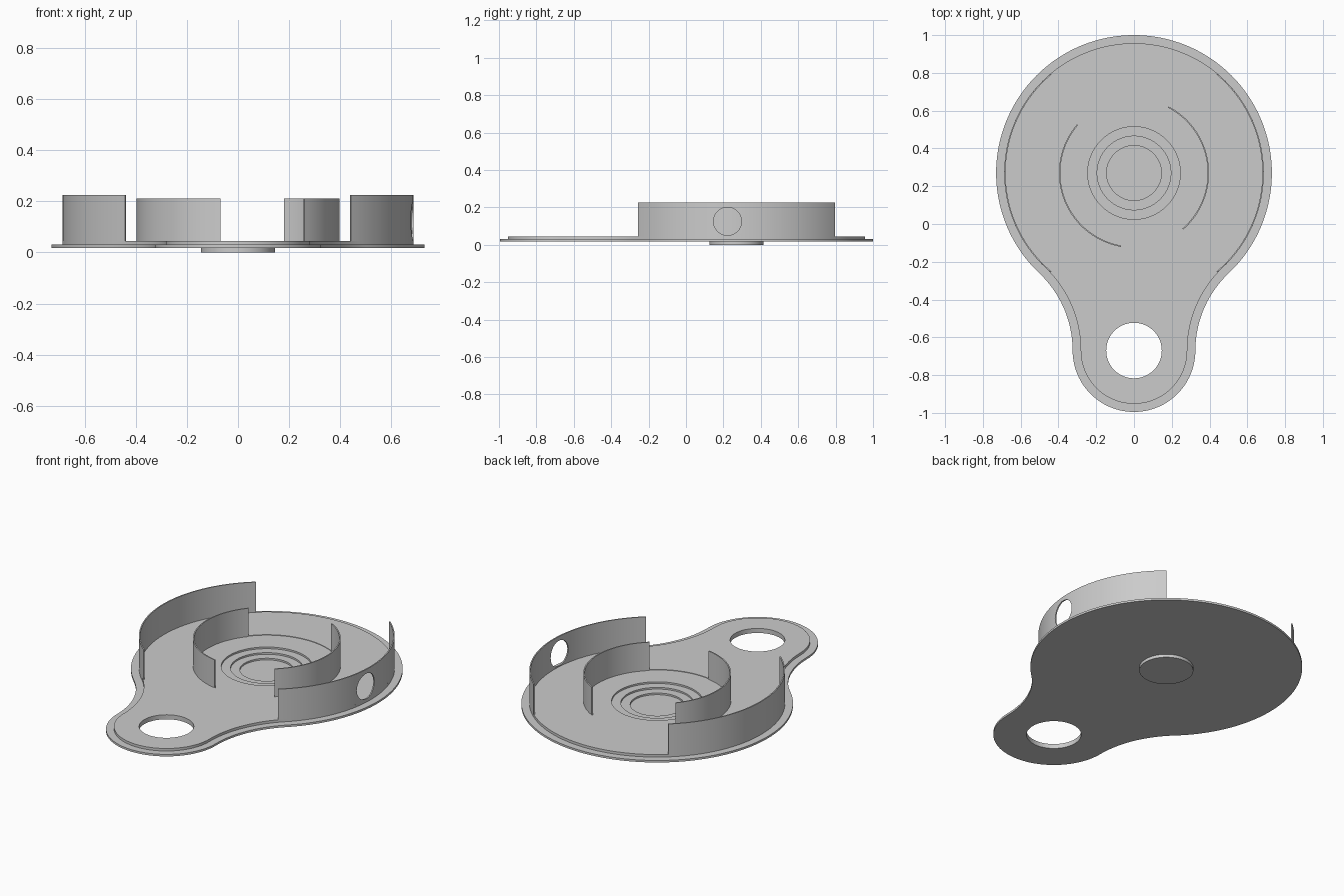
import bpy, bmesh
from math import cos, sin, pi, radians, atan2, hypot, sqrt

if "Cube" in bpy.data.objects:
    bpy.data.objects.remove(bpy.data.objects["Cube"])

CY, TY = 0.27, -0.67          # centres of the big disc and of the tab


def finish(ob):
    bpy.ops.object.select_all(action='DESELECT')
    ob.select_set(True)
    bpy.context.view_layer.objects.active = ob
    bpy.ops.object.shade_smooth_by_angle(angle=radians(30))
    return ob


def add_object(name, mesh):
    ob = bpy.data.objects.new(name, mesh)
    bpy.context.collection.objects.link(ob)
    return ob


def from_bmesh(name, bm):
    bmesh.ops.recalc_face_normals(bm, faces=bm.faces[:])
    mesh = bpy.data.meshes.new(name)
    bm.to_mesh(mesh)
    bm.free()
    return add_object(name, mesh)


def arc(cx, cy, r, a0, a1, n):
    return [(cx + r * cos(a0 + (a1 - a0) * i / n), cy + r * sin(a0 + (a1 - a0) * i / n))
            for i in range(n + 1)]


def circle(cx, cy, r, n=96):
    return arc(cx, cy, r, 0, 2 * pi, n)[:-1]


def keyhole(inset):
    """Disc and tab joined by tangent concave fillets."""
    R, r = 0.73 - inset, 0.325 - inset
    d = CY - TY
    f = (d * d + r * r - R * R) / (2 * (R - r))
    fx = r + f
    a = atan2(TY - CY, fx)                      # tangent direction on the disc
    pts = arc(0, CY, R, a, pi - a, 128)
    pts += arc(-fx, TY, f, pi + (-a - pi), 0, 24)[1:]
    pts += arc(0, TY, r, pi, 2 * pi, 56)[1:]
    pts += arc(fx, TY, f, pi, pi + a, 24)[1:-1]
    return pts


def slab(name, loops, z0, z1):
    cu = bpy.data.curves.new(name, 'CURVE')
    cu.dimensions, cu.fill_mode, cu.extrude = '2D', 'BOTH', (z1 - z0) / 2
    for loop in loops:
        s = cu.splines.new('POLY')
        s.points.add(len(loop) - 1)
        for p, (x, y) in zip(s.points, loop):
            p.co = (x, y, 0, 1)
        s.use_cyclic_u = True
    tmp = add_object(name + "_curve", cu)
    bpy.context.view_layer.update()
    mesh = bpy.data.meshes.new_from_object(tmp.evaluated_get(bpy.context.evaluated_depsgraph_get()))
    bpy.data.objects.remove(tmp)
    for v in mesh.vertices:
        v.co.z += (z0 + z1) / 2
    bm = bmesh.new()
    bm.from_mesh(mesh)
    bmesh.ops.remove_doubles(bm, verts=bm.verts[:], dist=1e-5)
    return finish(from_bmesh(name, bm))


def lathe(name, profile, n=96):
    bm = bmesh.new()
    vs = [bm.verts.new((r, 0, z)) for r, z in profile]
    es = [bm.edges.new(p) for p in zip(vs, vs[1:])]
    bmesh.ops.spin(bm, geom=vs + es, cent=(0, 0, 0), axis=(0, 0, 1), angle=2 * pi, steps=n)
    bmesh.ops.remove_doubles(bm, verts=bm.verts[:], dist=1e-5)
    ob = from_bmesh(name, bm)
    ob.location.y = CY
    return finish(ob)


def arc_wall(name, r, thick, a0, a1, z0, z1, n=40):
    a0, a1 = radians(a0), radians(a1)
    ring = arc(0, CY, r, a0, a1, n) + arc(0, CY, r - thick, a1, a0, n)
    bm = bmesh.new()
    low = [bm.verts.new((x, y, z0)) for x, y in ring]
    top = [bm.verts.new((x, y, z1)) for x, y in ring]
    m = len(ring)
    for i in range(m):
        j = (i + 1) % m
        bm.faces.new((low[i], low[j], top[j], top[i]))
    for i in range(n):
        for v in (low, top):
            bm.faces.new((v[i], v[i + 1], v[m - 2 - i], v[m - 1 - i]))
    return from_bmesh(name, bm)


# two-layer base plate with a hanging hole in the tab
tab_hole = circle(0, TY, 0.147, 64)
seat = circle(0, CY, 0.395)
slab("base_plate", [keyhole(0), tab_hole, seat], 0.018, 0.03)
slab("raised_plate", [keyhole(0.043), tab_hole, seat], 0.03, 0.045)

# stepped centre dish with a boss underneath
lathe("stepped_dish", [(0, 0), (0.145, 0), (0.145, 0.018), (0.395, 0.018), (0.395, 0.042),
                       (0.245, 0.042), (0.245, 0.032), (0.195, 0.032), (0.195, 0.022),
                       (0.145, 0.022), (0.145, 0.012), (0, 0.012)])

# inner curved walls
finish(arc_wall("inner_wall_left", 0.397, 0.007, 139.5, 260, 0.04, 0.21))
finish(arc_wall("inner_wall_right", 0.397, 0.007, -49, 62.5, 0.04, 0.21))

# outer curved walls
finish(arc_wall("outer_wall_left", 0.687, 0.007, 130, 230, 0.044, 0.225))
right = arc_wall("outer_wall_right", 0.687, 0.007, -50, 50, 0.044, 0.225)

# round opening in the right outer wall
bpy.ops.mesh.primitive_cylinder_add(vertices=48, radius=0.075, depth=0.3,
                                    location=(0.68, 0.222, 0.125), rotation=(0, pi / 2, 0))
cutter = bpy.context.object
cutter.name = "opening_cutter"
cutter.hide_render = True
mod = right.modifiers.new("opening", 'BOOLEAN')
mod.operation, mod.solver, mod.object = 'DIFFERENCE', 'EXACT', cutter
bpy.context.view_layer.objects.active = right
bpy.ops.object.modifier_apply(modifier="opening")
bpy.data.objects.remove(cutter)
finish(right)
